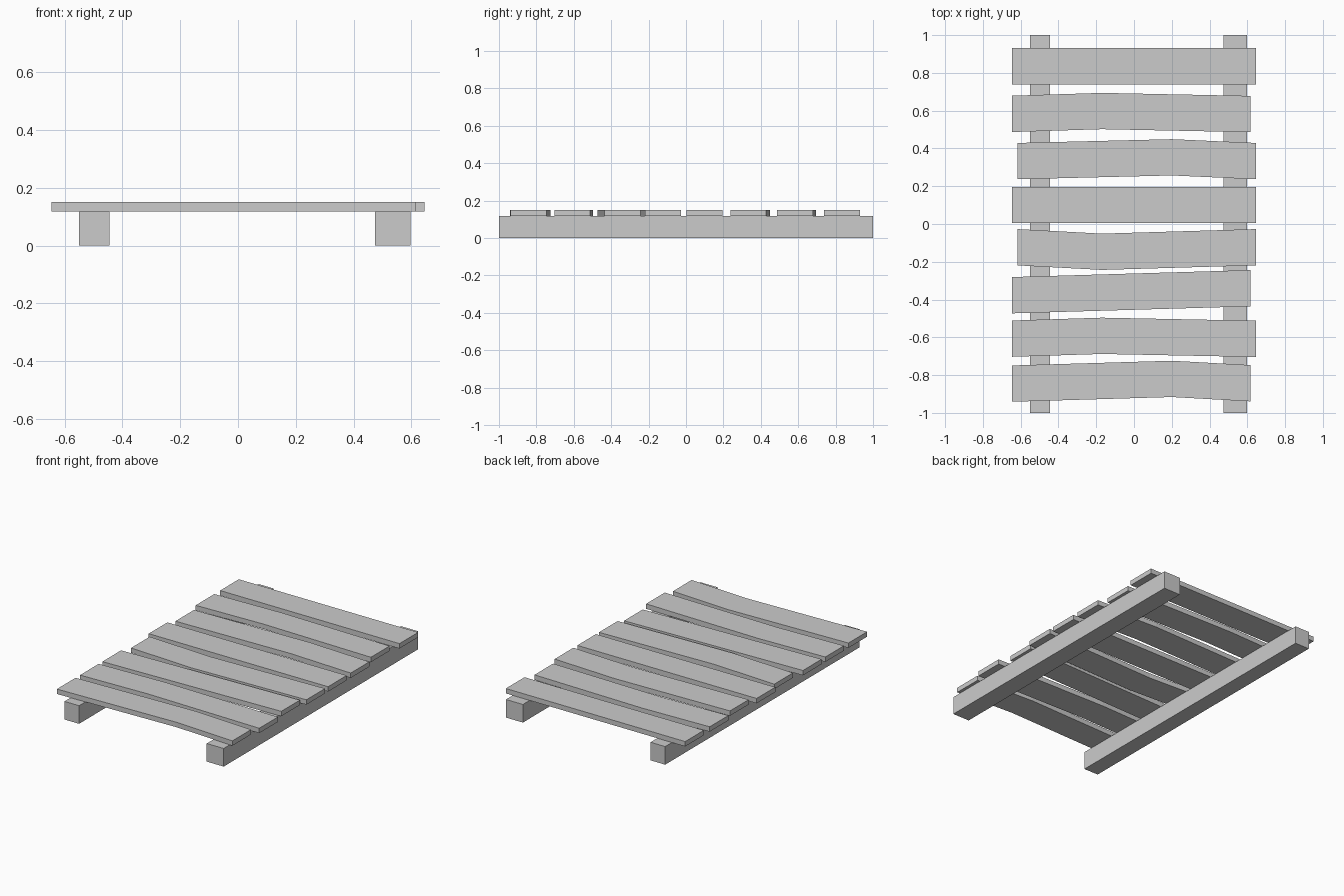
import bpy, bmesh

cube = bpy.data.objects.get("Cube")
if cube:
    bpy.data.objects.remove(cube, do_unlink=True)

grey = bpy.data.materials.new("plain_grey")
grey.use_nodes = True
COLOUR = (0.6, 0.6, 0.6, 1)
grey.diffuse_color = COLOUR
grey.node_tree.nodes["Principled BSDF"].inputs["Base Color"].default_value = COLOUR


def slab(name, outline, z0, z1):
    """Extrude a flat outline from z0 up to z1."""
    bm = bmesh.new()
    base = bm.faces.new([bm.verts.new((x, y, z0)) for x, y in outline])
    top = bmesh.ops.extrude_face_region(bm, geom=[base])["geom"]
    bmesh.ops.translate(bm, vec=(0, 0, z1 - z0),
                        verts=[v for v in top if isinstance(v, bmesh.types.BMVert)])
    bmesh.ops.recalc_face_normals(bm, faces=bm.faces)
    mesh = bpy.data.meshes.new(name)
    bm.to_mesh(mesh)
    bm.free()
    mesh.materials.append(grey)
    obj = bpy.data.objects.new(name, mesh)
    bpy.context.collection.objects.link(obj)


# Two long rails carrying the deck
for name, x0, x1 in (("right_rail", -0.55, -0.445), ("left_rail", 0.475, 0.597)):
    slab(name, [(x0, -1), (x1, -1), (x1, 1), (x0, 1)], 0, 0.118)

# Planks, front to back: centre line of each as (x, y) points
LONG, SHORT = 0.646, 0.617
planks = [
    [(-LONG, -0.845), (0.2, -0.82), (SHORT, -0.843)],
    [(-LONG, -0.607), (-0.17, -0.592), (LONG, -0.608)],
    [(-LONG, -0.377), (SHORT, -0.34)],
    [(-SHORT, -0.123), (-0.17, -0.147), (LONG, -0.123)],
    [(-LONG, 0.1), (LONG, 0.1)],
    [(-SHORT, 0.333), (0.2, 0.353), (LONG, 0.333)],
    [(-LONG, 0.583), (-0.17, 0.598), (SHORT, 0.582)],
    [(-LONG, 0.835), (LONG, 0.835)],
]
HALF = 0.096
for i, line in enumerate(planks, 1):
    near = [(x, y - HALF) for x, y in line]
    far = [(x, y + HALF) for x, y in reversed(line)]
    slab(f"plank_{i}", near + far, 0.118, 0.15)
